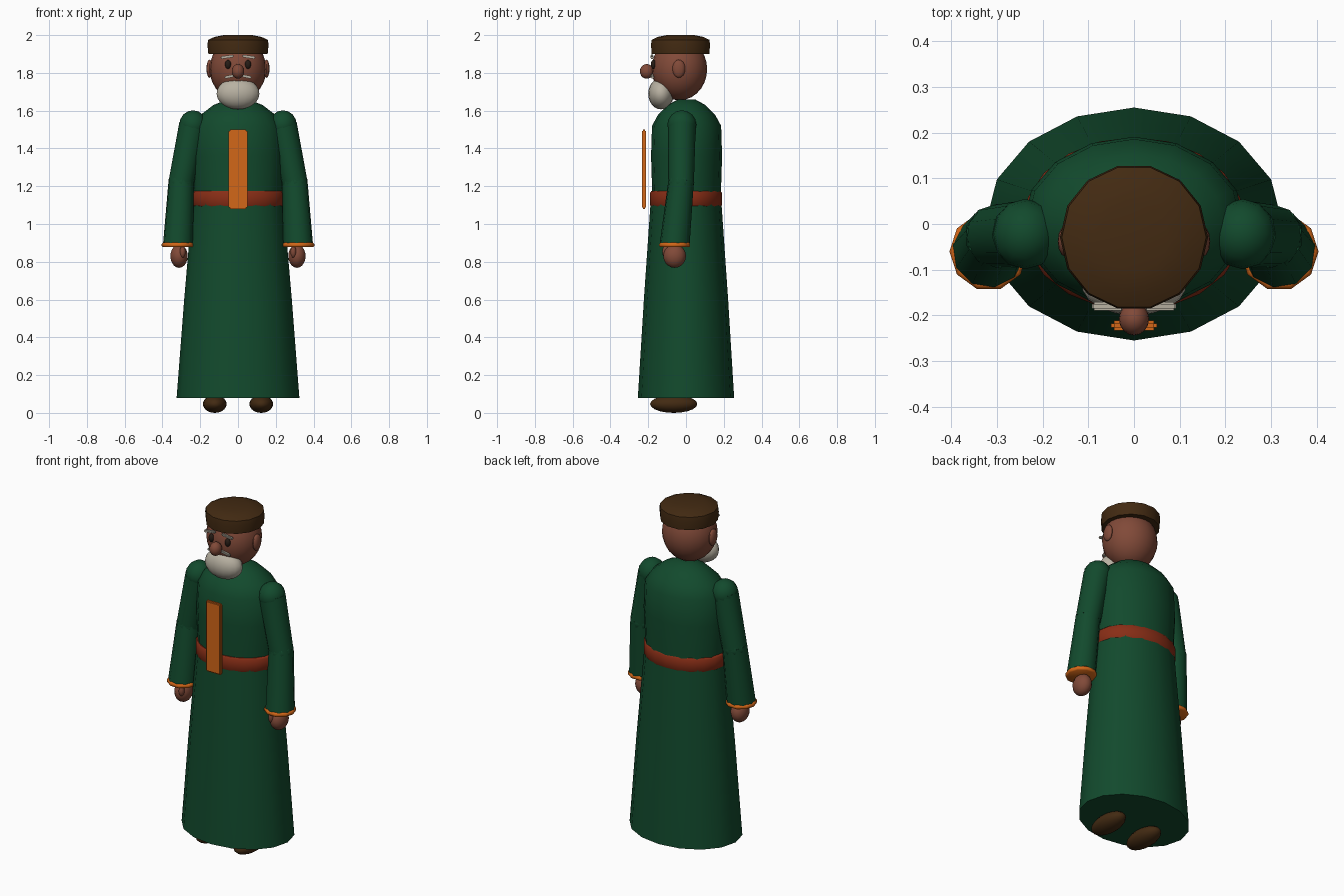
import bpy, bmesh, math
from mathutils import Vector, Matrix

cube = bpy.data.objects.get("Cube")
if cube:
    bpy.data.objects.remove(cube, do_unlink=True)


def material(name, rgb):
    m = bpy.data.materials.new(name)
    m.use_nodes = True
    m.diffuse_color = (*rgb, 1)
    m.node_tree.nodes["Principled BSDF"].inputs["Base Color"].default_value = (*rgb, 1)
    return m


GREEN = material("green cloth", (.006, .068, .026))
RED = material("red belt", (.25, .027, .008))
ORANGE = material("orange trim", (.65, .135, .009))
SKIN = material("skin", (.22, .068, .04))
CREAM = material("cream hair", (.48, .44, .36))
BROWN = material("dark brown", (.055, .023, .006))
DARK = material("dark eye", (.02, .012, .008))


def finish(name, bm, mat, angle=50):
    bmesh.ops.recalc_face_normals(bm, faces=bm.faces)
    mesh = bpy.data.meshes.new(name)
    bm.to_mesh(mesh)
    bm.free()
    mesh.materials.append(mat)
    ob = bpy.data.objects.new(name, mesh)
    bpy.context.collection.objects.link(ob)
    bpy.ops.object.select_all(action='DESELECT')
    bpy.context.view_layer.objects.active = ob
    ob.select_set(True)
    bpy.ops.object.shade_smooth_by_angle(angle=math.radians(angle))
    return ob


def loft(name, rings, sides, mat, center=(0, 0)):
    """Stack elliptical rings given as (z, rx, ry) and cap both ends."""
    bm = bmesh.new()
    loops = []
    for z, rx, ry in rings:
        angles = [2 * math.pi * i / sides for i in range(sides)]
        loops.append([bm.verts.new((center[0] + rx * math.cos(a),
                                    center[1] + ry * math.sin(a), z)) for a in angles])
    for low, high in zip(loops, loops[1:]):
        for i in range(sides):
            j = (i + 1) % sides
            bm.faces.new((low[i], low[j], high[j], high[i]))
    bm.faces.new(loops[0][::-1])
    bm.faces.new(loops[-1])
    return finish(name, bm, mat)


def ball(name, center, radii, mat, u=16, v=10):
    bm = bmesh.new()
    bmesh.ops.create_uvsphere(bm, u_segments=u, v_segments=v, radius=1)
    bmesh.ops.transform(bm, verts=bm.verts,
                        matrix=Matrix.Translation(center) @ Matrix.Diagonal((*radii, 1)))
    return finish(name, bm, mat)


def tube(name, start, end, r1, r2, mat, sides=10):
    start, end = Vector(start), Vector(end)
    bm = bmesh.new()
    bmesh.ops.create_cone(bm, cap_ends=True, segments=sides, radius1=r1, radius2=r2,
                          depth=(end - start).length)
    turn = (end - start).to_track_quat('Z', 'Y').to_matrix().to_4x4()
    bmesh.ops.transform(bm, verts=bm.verts,
                        matrix=Matrix.Translation((start + end) / 2) @ turn)
    return finish(name, bm, mat)


def box(name, center, size, mat, tilt=0):
    bm = bmesh.new()
    bmesh.ops.create_cube(bm, size=1)
    bmesh.ops.scale(bm, verts=bm.verts, vec=size)
    bmesh.ops.bevel(bm, geom=bm.edges[:], offset=min(size) * .3, segments=2, affect='EDGES')
    bmesh.ops.transform(bm, verts=bm.verts,
                        matrix=Matrix.Translation(center) @ Matrix.Rotation(tilt, 4, 'Y'))
    return finish(name, bm, mat)


# Robe, belt and front panel
loft("robe_skirt", [(.08, .325, .255), (.6, .285, .223), (1.12, .24, .187)], 16, GREEN)
loft("robe_torso", [(1.08, .235, .183), (1.2, .235, .183), (1.36, .243, .188),
                    (1.52, .235, .183), (1.58, .195, .15), (1.63, .13, .1),
                    (1.66, .055, .045)], 16, GREEN, (0, .003))
loft("belt", [(1.09, .235, .183), (1.1, .244, .19), (1.165, .244, .19),
              (1.175, .235, .183)], 20, RED)
box("front_panel", (0, -.222, 1.29), (.1, .022, .42), ORANGE)

# Head and hat
ball("head", (0, -.035, 1.82), (.15, .147, .165), SKIN, 20, 14)
loft("hat", [(1.9, .157, .157), (1.95, .162, .16), (1.975, .158, .157),
             (1.99, .125, .125), (2.0, .075, .075)], 14, BROWN, (0, -.029))
ball("nose", (0, -.208, 1.808), (.033, .036, .039), SKIN)
ball("beard", (0, -.132, 1.69), (.115, .068, .083), CREAM, 18, 12)

# Paired parts
for s, side in ((1, "left"), (-1, "right")):
    ball(side + "_ear", (s * .15, -.038, 1.822), (.017, .034, .048), SKIN, 12, 8)
    ball(side + "_eye", (s * .053, -.172, 1.845), (.016, .014, .024), DARK, 12, 8)
    box(side + "_eyebrow", (s * .057, -.18, 1.885), (.07, .018, .014), CREAM, s * .14)
    box(side + "_moustache", (s * .04, -.178, 1.782), (.065, .018, .014), CREAM, s * .2)

    # Sleeves
    shoulder, elbow = (s * .238, -.022, 1.525), (s * .3, -.026, 1.22)
    wrist = (s * .318, -.06, .89)
    ball(side + "_shoulder", shoulder, (.073, .077, .077), GREEN, 12, 8)
    tube(side + "_upper_sleeve", shoulder, elbow, .074, .068, GREEN, 12)
    ball(side + "_elbow", elbow, (.07, .07, .06), GREEN, 10, 8)
    tube(side + "_lower_sleeve", (s * .3, -.025, 1.235), wrist, .068, .08, GREEN, 10)
    loft(side + "_cuff", [(.877, .079, .079), (.883, .086, .086), (.895, .086, .086),
                          (.902, .079, .079)], 10, ORANGE, wrist[:2])

    # Hand and shoe
    ball(side + "_hand", (s * .312, -.06, .83), (.047, .06, .062), SKIN, 14, 10)
    ball(side + "_thumb", (s * .293, -.108, .853), (.016, .018, .032), SKIN, 10, 8)
    ball(side + "_shoe", (s * .123, -.065, .047), (.063, .125, .047), BROWN, 16, 10)
